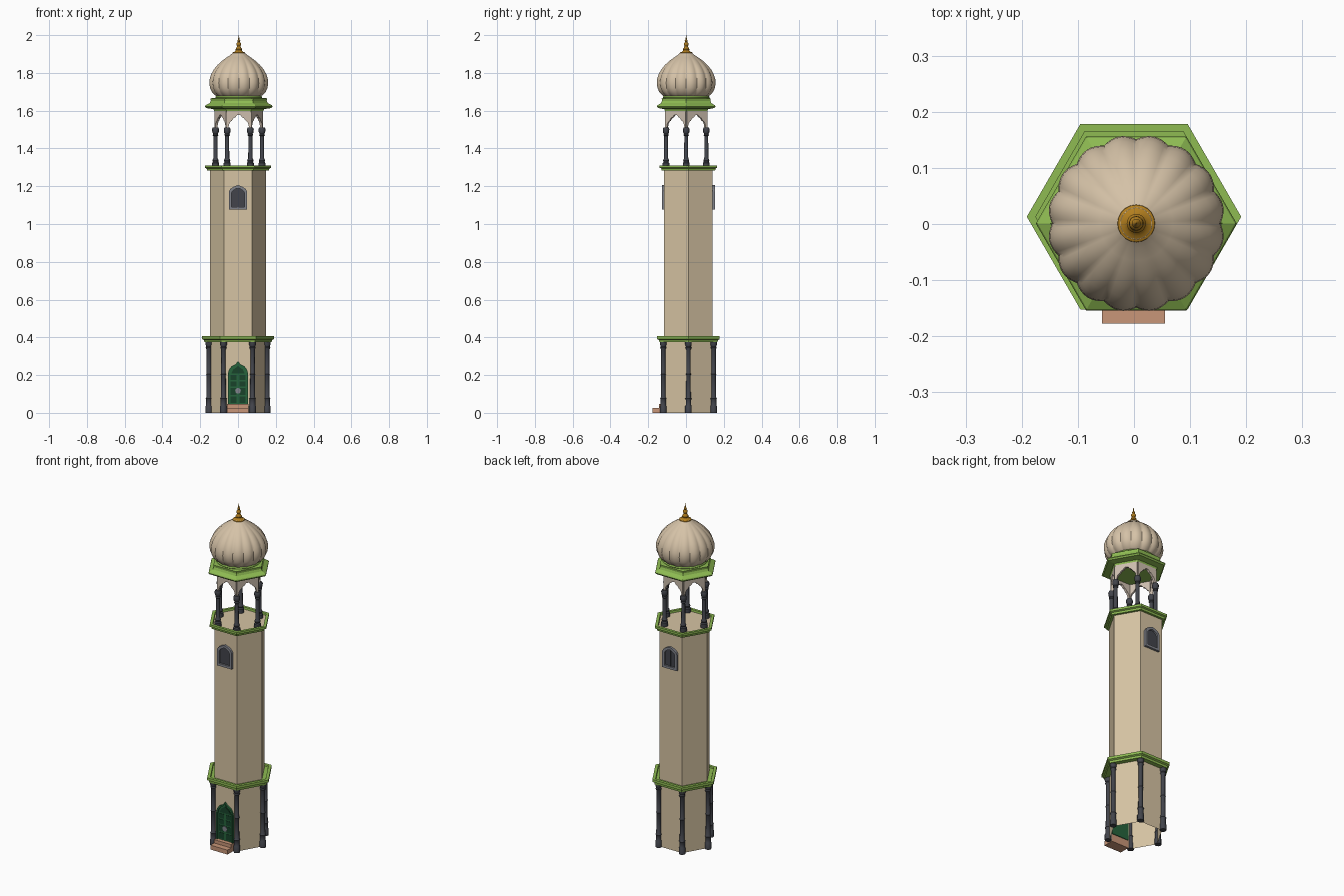
import bpy, bmesh, math

if "Cube" in bpy.data.objects:
    bpy.data.objects.remove(bpy.data.objects["Cube"])

def material(name, r, g, b):
    lin = [(c / 255 / 12.92 if c < 10 else ((c / 255 + 0.055) / 1.055) ** 2.4) for c in (r, g, b)]
    m = bpy.data.materials.new(name)
    m.diffuse_color = (*lin, 1)
    m.use_nodes = True
    m.node_tree.nodes["Principled BSDF"].inputs["Base Color"].default_value = m.diffuse_color
    return m

STONE = material("sandstone", 214, 196, 163)
DOME = material("dome_beige", 213, 194, 167)
GREEN = material("trim_green", 142, 187, 82)
DARK = material("column_charcoal", 66, 68, 75)
GOLD = material("finial_gold", 178, 126, 30)
ARCH = material("arch_plaster", 205, 190, 174)
DOOR = material("door_green", 38, 100, 60)
PANEL = material("door_panel_green", 24, 66, 42)
GREY = material("frame_grey", 128, 130, 138)
STEP = material("step_brick", 200, 150, 120)

LOW = (0.0, 0.013)      # centre of the shaft
TOP = (0.004, 0.001)    # centre of the pavilion and dome

def finish(name, bm, mat, smooth=False):
    bmesh.ops.recalc_face_normals(bm, faces=bm.faces)
    me = bpy.data.meshes.new(name)
    bm.to_mesh(me)
    bm.free()
    me.materials.append(mat)
    ob = bpy.data.objects.new(name, me)
    bpy.context.collection.objects.link(ob)
    if smooth:
        bpy.ops.object.select_all(action='DESELECT')
        ob.select_set(True)
        bpy.context.view_layer.objects.active = ob
        bpy.ops.object.shade_smooth_by_angle(angle=math.radians(38))
    return ob

def lathe(name, profile, n, centre, mat, caps=True, smooth=False, shape=None, closed=False):
    """Revolve (radius, z) points with n sides around a vertical axis."""
    bm = bmesh.new()
    rings = []
    for r, z in profile:
        ring = []
        for i in range(n):
            a = math.tau * i / n
            k = r * (shape(a, z) if shape else 1)
            ring.append(bm.verts.new((centre[0] + k * math.cos(a), centre[1] + k * math.sin(a), z)))
        rings.append(ring)
    pairs = list(zip(rings, rings[1:])) + ([(rings[-1], rings[0])] if closed else [])
    for lo, hi in pairs:
        for i in range(n):
            j = (i + 1) % n
            bm.faces.new((lo[i], lo[j], hi[j], hi[i]))
    if caps and not closed:
        bm.faces.new(rings[0])
        bm.faces.new(rings[-1])
    return finish(name, bm, mat, smooth)

def plate(name, outline, y0, y1, mat, inner=None):
    """Extrude an (x, z) outline from y0 to y1; with an inner outline it becomes a frame."""
    bm = bmesh.new()
    n = len(outline)
    def loop(pts, y):
        return [bm.verts.new((x, y, z)) for x, z in pts]
    def bridge(a, b):
        for i in range(n):
            j = (i + 1) % n
            bm.faces.new((a[i], a[j], b[j], b[i]))
    a, b = loop(outline, y0), loop(outline, y1)
    bridge(a, b)
    if inner:
        c, d = loop(inner, y0), loop(inner, y1)
        bridge(c, d)
        bridge(a, c)
        bridge(b, d)
    else:
        bm.faces.new(a)
        bm.faces.new(b)
    return finish(name, bm, mat)

def rect(x0, x1, z0, z1):
    return [(x0, z0), (x1, z0), (x1, z1), (x0, z1)]

def mirrored(half):
    """Complete a right half outline (bottom to apex) with its mirror image."""
    return half + [(-x, z) for x, z in reversed(half) if x > 0]

def corners(centre, r):
    return [(centre[0] + r * math.cos(math.tau * i / 6), centre[1] + r * math.sin(math.tau * i / 6)) for i in range(6)]

# Hexagonal shaft, open below, with the gallery floor on top
lathe("shaft", [(0.148, 0), (0.148, 1.29)], 6, LOW, STONE, caps=False)
lathe("gallery_floor", [(0.158, 1.290), (0.158, 1.299)], 6, LOW, STONE)

# Green cornices
lathe("lower_cornice", [(0.146, 0.374), (0.178, 0.374), (0.180, 0.386), (0.191, 0.391), (0.191, 0.406),
                        (0.172, 0.406), (0.170, 0.398), (0.146, 0.398)], 6, LOW, GREEN, closed=True)
lathe("gallery_cornice", [(0.146, 1.283), (0.163, 1.283), (0.166, 1.294), (0.176, 1.298), (0.176, 1.311),
                          (0.158, 1.311), (0.156, 1.297), (0.146, 1.297)], 6, LOW, GREEN, closed=True)

# Corner columns of the base
for i, c in enumerate(corners(LOW, 0.154)):
    lathe(f"base_column_{i}", [(0.018, 0), (0.018, 0.035), (0.015, 0.04), (0.015, 0.07), (0.018, 0.075),
                               (0.013, 0.083), (0.012, 0.20), (0.015, 0.205), (0.012, 0.21), (0.012, 0.335),
                               (0.017, 0.345), (0.014, 0.352), (0.018, 0.362), (0.018, 0.376)],
          10, c, DARK, smooth=True)

# Pavilion columns
for i, c in enumerate(corners(TOP, 0.123)):
    lathe(f"pavilion_column_{i}", [(0.019, 1.297), (0.019, 1.322), (0.014, 1.328), (0.017, 1.337), (0.0115, 1.348),
                                   (0.0105, 1.465), (0.015, 1.470), (0.012, 1.477), (0.017, 1.485),
                                   (0.018, 1.503), (0.014, 1.512)], 10, c, DARK, smooth=True)

# Cusped arches between the pavilion columns
def arch_bottom(u):
    t = 1 - abs(u)
    if t < 0.12:
        return 1.508
    t = (t - 0.12) / 0.88
    return 1.515 + 0.062 * t ** 0.62 + 0.005 * abs(math.sin(3 * math.pi * t))

pts = corners(TOP, 0.123)
STEPS = 36
for i in range(6):
    p, q = pts[i], pts[(i + 1) % 6]
    a = math.tau * (i + 0.5) / 6
    bm = bmesh.new()
    cols = []
    for s in range(STEPS + 1):
        t = s / STEPS
        x, y = p[0] + (q[0] - p[0]) * t, p[1] + (q[1] - p[1]) * t
        zb = arch_bottom(2 * t - 1)
        cols.append([bm.verts.new((x + d * math.cos(a), y + d * math.sin(a), z))
                     for d, z in ((0.006, zb), (0.006, 1.602), (-0.008, 1.602), (-0.008, zb))])
    for l, r in zip(cols, cols[1:]):
        for k in range(4):
            m = (k + 1) % 4
            bm.faces.new((l[k], l[m], r[m], r[k]))
    bm.faces.new(cols[0])
    bm.faces.new(cols[-1])
    finish(f"pavilion_arch_{i}", bm, ARCH)

# Pavilion roof with wide eaves, and the ring under the dome
lathe("pavilion_roof", [(0.128, 1.594), (0.134, 1.608), (0.172, 1.614), (0.179, 1.622), (0.176, 1.628),
                        (0.154, 1.640), (0.148, 1.652), (0.150, 1.665), (0.138, 1.667)], 6, TOP, GREEN)
lathe("dome_ring", [(0.120, 1.664), (0.124, 1.670), (0.120, 1.678), (0.110, 1.682)], 48, TOP, GREEN, smooth=True)

# Ribbed onion dome
def ribs(a, z):
    depth = 0.05 * min(1, max(0, (1.91 - z) / 0.08))
    return 1 - depth * (1 - abs(math.sin(8 * a)))

lathe("dome", [(0.110, 1.670), (0.128, 1.682), (0.145, 1.700), (0.154, 1.720), (0.158, 1.745), (0.156, 1.768),
               (0.148, 1.793), (0.134, 1.818), (0.114, 1.842), (0.091, 1.863), (0.066, 1.881), (0.044, 1.895),
               (0.028, 1.910)], 128, TOP, DOME, smooth=True, shape=ribs)

# Gold finial
lathe("finial", [(0.030, 1.896), (0.034, 1.902), (0.033, 1.908), (0.022, 1.912), (0.016, 1.920), (0.017, 1.926),
                 (0.012, 1.934), (0.009, 1.942), (0.013, 1.950), (0.012, 1.957), (0.006, 1.963), (0.008, 1.970),
                 (0.004, 1.977), (0.0006, 2.0)], 20, TOP, GOLD, smooth=True)

# Arched windows on the front and back faces
outer = mirrored([(0.048, 1.076), (0.048, 1.172), (0.040, 1.186), (0.024, 1.197), (0, 1.206)])
inner = mirrored([(0.034, 1.090), (0.034, 1.165), (0.028, 1.175), (0.016, 1.184), (0, 1.191)])
for side, s in (("front", -1), ("back", 1)):
    def out(d):
        return LOW[1] + s * (0.128 + d)
    plate(f"{side}_window_frame", outer, out(-0.004), out(0.013), GREY, inner)
    plate(f"{side}_window_pane", inner, out(-0.004), out(0.003), DARK)
    plate(f"{side}_window_bar", rect(-0.002, 0.002, 1.088, 1.190), out(0.002), out(0.006), DARK)

# Ogee door with frame, panels and a round knocker
WALL = LOW[1] - 0.128
leaf = mirrored([(0.046, 0.045), (0.046, 0.200), (0.040, 0.222), (0.028, 0.238), (0.012, 0.248), (0, 0.262)])
frame = mirrored([(0.054, 0.045), (0.054, 0.206), (0.048, 0.228), (0.035, 0.246), (0.014, 0.257), (0, 0.274)])
plate("door_leaf", leaf, WALL + 0.004, WALL - 0.005, DOOR)
plate("door_frame", frame, WALL + 0.004, WALL - 0.012, DOOR, leaf)
for k, (z0, z1) in enumerate(((0.053, 0.088), (0.096, 0.131), (0.139, 0.166), (0.174, 0.200))):
    for side, s in (("left", -1), ("right", 1)):
        xs = sorted((s * 0.007, s * 0.039))
        plate(f"door_panel_{side}_{k}", rect(*xs, z0, z1), WALL - 0.004, WALL - 0.007, PANEL)
plate("door_top_panel", mirrored([(0.036, 0.208), (0.026, 0.229), (0.010, 0.240), (0, 0.250)]),
      WALL - 0.004, WALL - 0.007, PANEL)
plate("door_knocker", [(0.015 * math.cos(math.tau * i / 16), 0.117 + 0.015 * math.sin(math.tau * i / 16))
                       for i in range(16)], WALL - 0.006, WALL - 0.010, GREY)

# Two entrance steps
plate("lower_step", rect(-0.057, 0.055, 0, 0.026), WALL, -0.177, STEP)
plate("upper_step", rect(-0.057, 0.055, 0.024, 0.046), WALL, -0.143, STEP)
